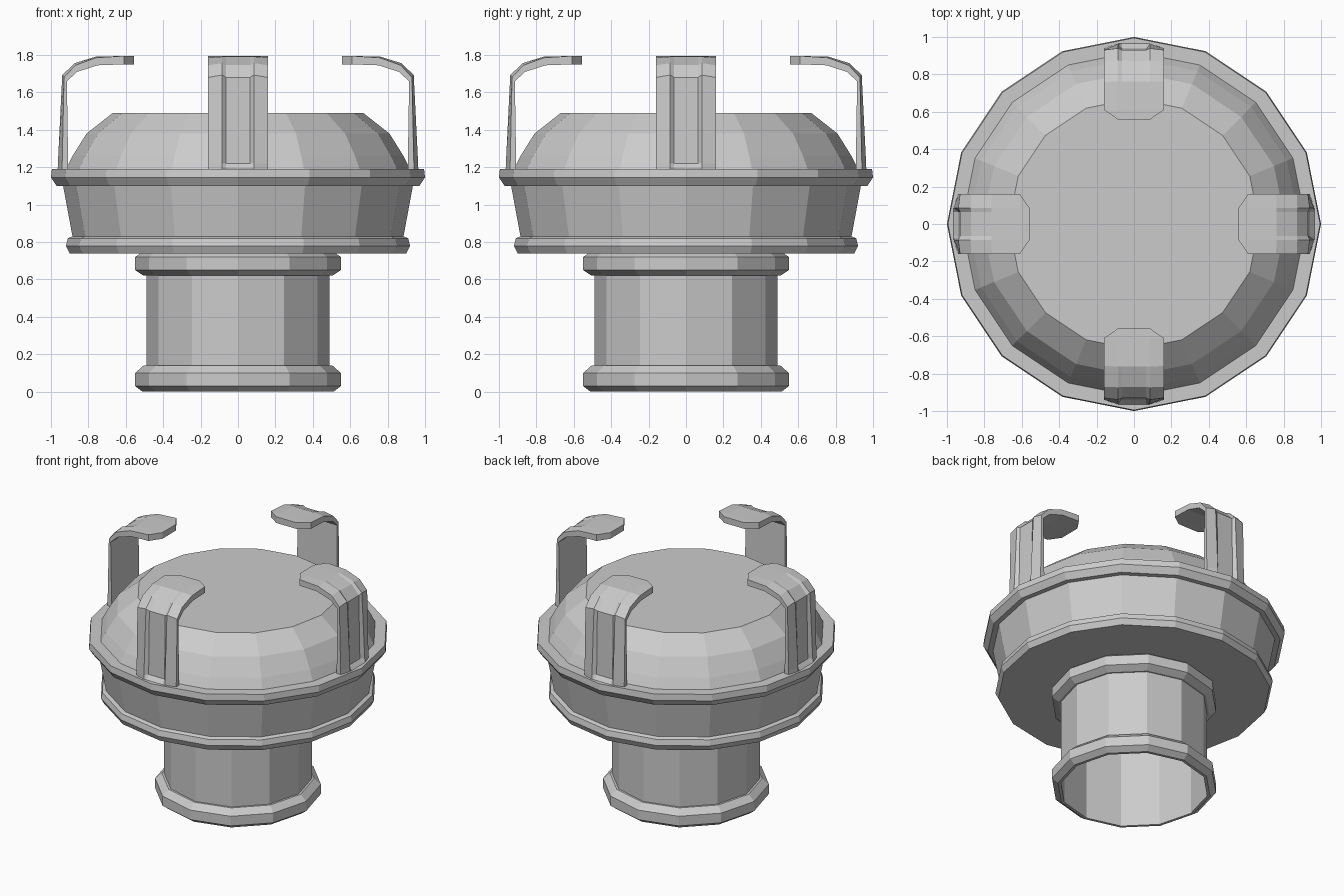
import bpy
import bmesh
import math
from mathutils import Vector

default_cube = bpy.data.objects.get("Cube")
if default_cube:
    bpy.data.objects.remove(default_cube, do_unlink=True)

# One plain grey for the whole model
grey = bpy.data.materials.new("plain grey")
grey.use_nodes = True
colour = (0.6, 0.6, 0.6, 1.0)
grey.diffuse_color = colour
grey.node_tree.nodes["Principled BSDF"].inputs["Base Color"].default_value = colour


def finish(name, bm):
    """Turn a bmesh into a flat shaded object."""
    bmesh.ops.recalc_face_normals(bm, faces=bm.faces)
    mesh = bpy.data.meshes.new(name)
    bm.to_mesh(mesh)
    bm.free()
    mesh.materials.append(grey)
    obj = bpy.data.objects.new(name, mesh)
    bpy.context.collection.objects.link(obj)
    return obj


def skin(bm, rows):
    """Join closed loops of vertices with quads."""
    for low, high in zip(rows, rows[1:]):
        count = len(low)
        for i in range(count):
            j = (i + 1) % count
            bm.faces.new((low[i], low[j], high[j], high[i]))


def lathe(name, profile, sides, cap_bottom=False, cap_top=False):
    """Turn a (radius, height) profile around the upright axis."""
    bm = bmesh.new()
    rows = []
    for radius, height in profile:
        row = []
        for i in range(sides):
            angle = math.tau * i / sides
            row.append(bm.verts.new((radius * math.cos(angle),
                                     radius * math.sin(angle), height)))
        rows.append(row)
    skin(bm, rows)
    if cap_bottom:
        bm.faces.new(rows[0][::-1])
    if cap_top:
        bm.faces.new(rows[-1])
    return finish(name, bm)


# Hollow stem, open below, with a flange at each end
lathe("stem", [(0.49, 0.0), (0.49, 0.75)], 12)
lathe("lower_flange", [(0.49, 0.0), (0.51, 0.0), (0.55, 0.03), (0.55, 0.1),
                       (0.505, 0.14), (0.49, 0.14)], 12)
lathe("upper_flange", [(0.49, 0.62), (0.505, 0.62), (0.55, 0.65), (0.55, 0.72),
                       (0.515, 0.745)], 12)

# Wide collar with a lip at the bottom and a rim at the top
lathe("collar", [(0.9, 0.74), (0.92, 0.78), (0.91, 0.82), (0.885, 0.83),
                 (0.935, 1.1), (0.97, 1.1), (1.0, 1.145), (0.995, 1.19),
                 (0.92, 1.19)], 16, cap_bottom=True)

# Rounded cover with a flat top
lathe("dome", [(0.92, 1.19), (0.885, 1.26), (0.81, 1.38), (0.67, 1.49)],
      16, cap_top=True)

# Clip stations: outer point, inner point, ridge height, groove depth, half width
STATIONS = [
    ((0.94, 1.19), (0.908, 1.19), 0.024, 0.0, 0.16),
    ((0.94, 1.22), (0.908, 1.22), 0.023, 0.025, 0.16),
    ((0.93, 1.68), (0.915, 1.66), 0.016, 0.016, 0.16),
    ((0.87, 1.745), (0.86, 1.71), 0.012, 0.01, 0.16),
    ((0.76, 1.785), (0.75, 1.745), 0.006, 0.0, 0.16),
    ((0.61, 1.795), (0.61, 1.75), 0.0, 0.0, 0.16),
    ((0.555, 1.795), (0.555, 1.75), 0.0, 0.0, 0.08),
]


def clip(name, turn):
    """Upright strip with a grooved ridge, hooked inwards at the top."""
    bm = bmesh.new()
    rows = []
    for outer, inner, ridge, groove, half in STATIONS:
        outer, inner = Vector(outer), Vector(inner)
        out = (outer - inner).normalized()
        floor = ridge - groove
        section = [(-1, outer), (-0.53, outer + out * ridge),
                   (-0.4, outer + out * floor), (0.4, outer + out * floor),
                   (0.53, outer + out * ridge), (1, outer),
                   (1, inner), (-1, inner)]
        rows.append([bm.verts.new((p.x, side * half, p.y))
                     for side, p in section])
    skin(bm, rows)
    bm.faces.new(rows[0][::-1])
    bm.faces.new(rows[-1])
    finish(name, bm).rotation_euler.z = turn


for index, side in enumerate(("left", "back", "right", "front")):
    clip(side + "_clip", index * math.pi / 2)
